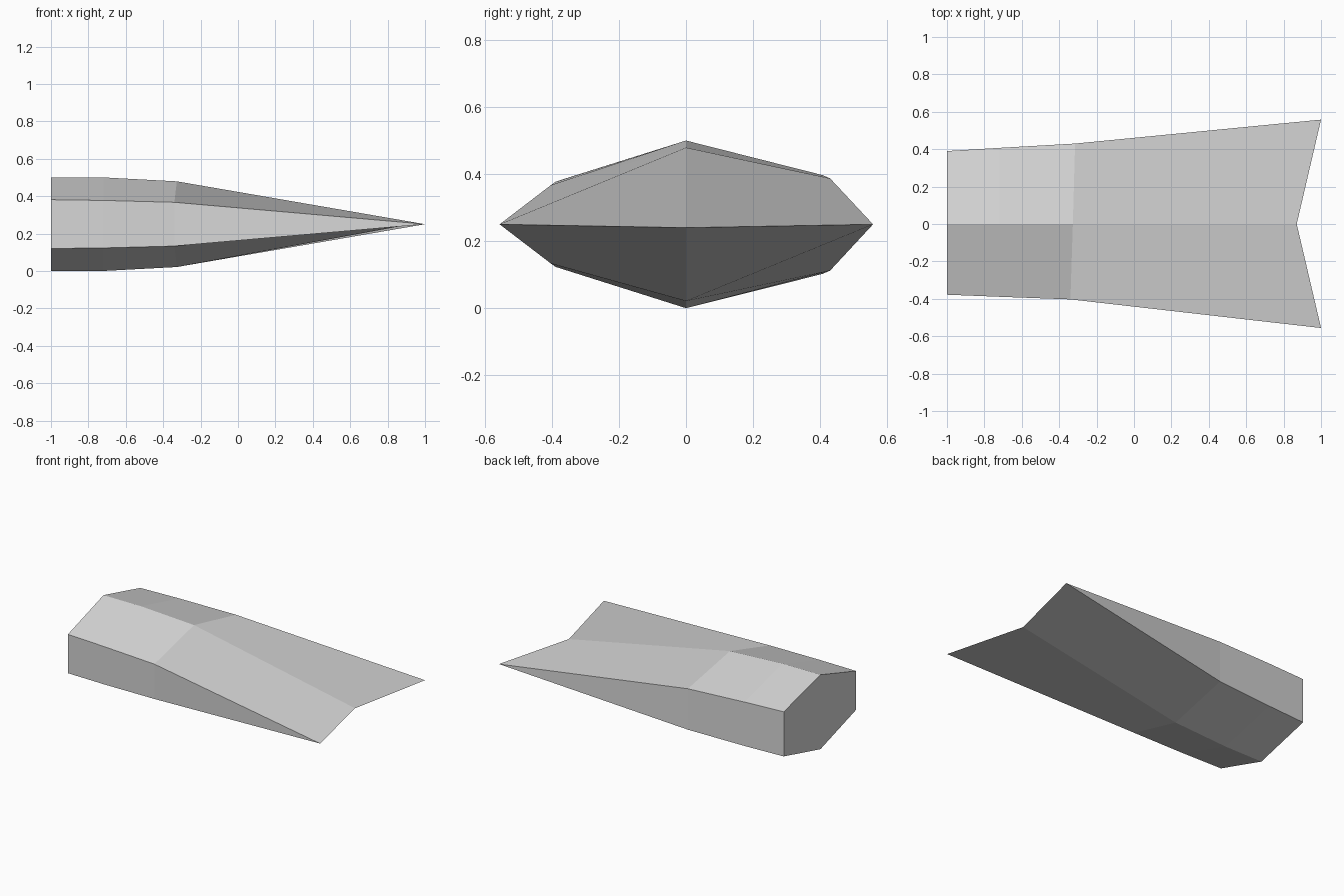
import bpy
import bmesh

cube = bpy.data.objects.get("Cube")
if cube:
    bpy.data.objects.remove(cube, do_unlink=True)

# Single flat grey
grey = bpy.data.materials.new("light_grey")
grey.use_nodes = True
colour = (0.67, 0.67, 0.67, 1)
grey.diffuse_color = colour
grey.node_tree.nodes["Principled BSDF"].inputs["Base Color"].default_value = colour


def section(bm, x_back, x_mid, x_front, y_back, y_front, top, bottom, back, front):
    """Six-sided section: ridge, back flank, keel, front flank."""
    points = [(x_mid, 0, top),
              (x_back, y_back, back[0]), (x_back, y_back, back[1]),
              (x_mid, 0, bottom),
              (x_front, y_front, front[1]), (x_front, y_front, front[0])]
    return [bm.verts.new(p) for p in points]


bm = bmesh.new()
rings = [
    section(bm, -1, -1, -1, 0.39, -0.378, 0.5, 0, (0.4, 0.1), (0.381, 0.12)),
    section(bm, -0.72, -0.72, -0.72, 0.407, -0.389, 0.5, 0, (0.397, 0.102), (0.377, 0.123)),
    section(bm, -0.315, -0.327, -0.34, 0.43, -0.403, 0.479, 0.021, (0.387, 0.112), (0.367, 0.133)),
]

# Notched sharp edge where the section collapses to a line
notch = bm.verts.new((0.87, 0, 0.24))
back_tip = bm.verts.new((1, 0.558, 0.25))
front_tip = bm.verts.new((1, -0.556, 0.25))
rings.append([notch, back_tip, back_tip, notch, front_tip, front_tip])

# Blunt end, then the flat panels between sections
bm.faces.new(rings[0])
for a, b in zip(rings, rings[1:]):
    for i in range(6):
        j = (i + 1) % 6
        corners = dict.fromkeys((a[j], a[i], b[i], b[j]))
        bm.faces.new(list(corners))

mesh = bpy.data.meshes.new("wedge_body")
bm.to_mesh(mesh)
bm.free()
mesh.materials.append(grey)
body = bpy.data.objects.new("wedge_body", mesh)
bpy.context.collection.objects.link(body)
